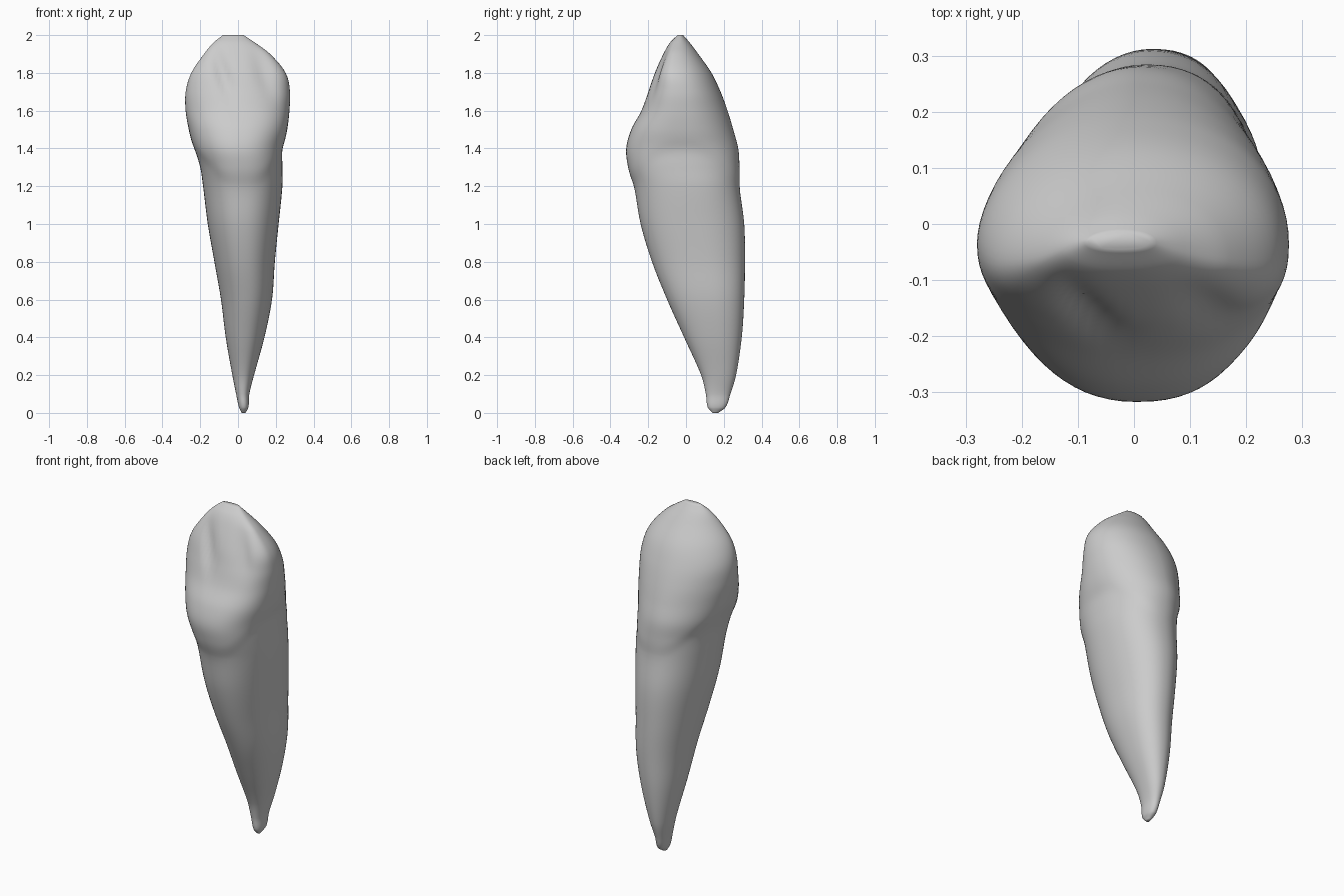
import bpy
import bmesh
from math import sin, cos, pi, exp

cube = bpy.data.objects.get("Cube")
if cube:
    bpy.data.objects.remove(cube, do_unlink=True)

# Outline stations: height, x min, x max, y front, y back, y of widest point
STATIONS = [
    (0.0, .02, .04, .14, .17, .15),
    (.03, .005, .055, .115, .21, .16),
    (.1, -.01, .06, .105, .235, .17),
    (.2, -.03, .085, .08, .265, .18),
    (.4, -.065, .14, -.01, .295, .16),
    (.6, -.09, .18, -.1, .308, .13),
    (.8, -.125, .195, -.18, .312, .09),
    (1.0, -.16, .215, -.24, .308, .05),
    (1.2, -.185, .235, -.275, .283, .02),
    (1.3, -.2, .235, -.303, .28, 0),
    (1.4, -.23, .235, -.315, .275, -.01),
    (1.5, -.255, .255, -.29, .25, -.02),
    (1.6, -.275, .27, -.237, .22, -.03),
    (1.7, -.277, .275, -.2, .183, -.04),
    (1.8, -.247, .252, -.165, .135, -.06),
    (1.9, -.18, .17, -.12, .065, -.06),
    (1.96, -.13, .09, -.085, .02, -.045),
    (2.0, -.08, .03, -.045, -.015, -.03),
]
SEGMENTS, STEPS = 72, 6


def smooth(a, b, t):
    t = min(1, max(0, (t - a) / (b - a)))
    return t * t * (3 - 2 * t)


def bell(t, centre, width):
    return exp(-((t - centre) / width) ** 2)


def slope(i, k):
    a, b = STATIONS[max(i - 1, 0)], STATIONS[min(i + 1, len(STATIONS) - 1)]
    return (b[k] - a[k]) / (b[0] - a[0])


def station(i, t):
    """Smooth blend between two neighbouring outline stations."""
    a, b = STATIONS[i], STATIONS[i + 1]
    h = b[0] - a[0]
    out = [a[0] + h * t]
    for k in range(1, 6):
        out.append((2*t**3 - 3*t*t + 1) * a[k] + (t**3 - 2*t*t + t) * h * slope(i, k)
                   + (3*t*t - 2*t**3) * b[k] + (t**3 - t*t) * h * slope(i + 1, k))
    return out


def power(v, p):
    return abs(v) ** p * (1 if v > 0 else -1)


def ring_point(row, angle):
    z, x0, x1, front, back, wide = row
    c, s = cos(angle), sin(angle)
    crown = smooth(1.2, 1.5, z)
    # Roundness of each quarter: root value, crown value
    if s > 0:
        root_p, crown_p = (.9, .95) if c > 0 else (.98, 1.08)
    else:
        root_p, crown_p = (.9, .82) if c > 0 else (.92, .9)
    p = root_p + crown * (crown_p - root_p)
    x = (x0 + x1) / 2 + (x1 - x0) / 2 * power(c, p)
    y = wide + (back - wide if s > 0 else wide - front) * power(s, p)
    # Crown swells just above the curved gum line
    gum = 1.2 + .2 * c * c
    swell = .006 * (smooth(gum - .03, gum + .06, z) - smooth(gum + .06, gum + .3, z))
    x += swell * c
    y += swell * s * .6
    # Two slanting hollows either side of the ridge on the front of the crown
    if s < 0:
        hollow = bell(z, 1.79, .12) * -s
        lean = (z - 1.79) * .3
        y += hollow * (.026 * bell(x, -.08 - lean, .04) + .02 * bell(x, .14 - lean, .05))
    return x, y, z


# Tooth body: root and crown as one continuous skin
rows = [station(i, j / STEPS) for i in range(len(STATIONS) - 1) for j in range(STEPS)]
rows.append(list(STATIONS[-1]))
bm = bmesh.new()
rings = [[bm.verts.new(ring_point(r, 2 * pi * k / SEGMENTS)) for k in range(SEGMENTS)]
         for r in rows]
for low, high in zip(rings, rings[1:]):
    for k in range(SEGMENTS):
        n = (k + 1) % SEGMENTS
        bm.faces.new((low[k], low[n], high[n], high[k]))
bm.faces.new(rings[0][::-1])
bm.faces.new(rings[-1])
bmesh.ops.recalc_face_normals(bm, faces=bm.faces)
for face in bm.faces:
    face.smooth = True

mesh = bpy.data.meshes.new("tooth")
bm.to_mesh(mesh)
bm.free()
tooth = bpy.data.objects.new("tooth", mesh)
bpy.context.collection.objects.link(tooth)

# Plain light grey material
grey = bpy.data.materials.new("light grey")
grey.use_nodes = True
grey.diffuse_color = (.6, .6, .6, 1)
grey.node_tree.nodes["Principled BSDF"].inputs["Base Color"].default_value = (.6, .6, .6, 1)
mesh.materials.append(grey)
